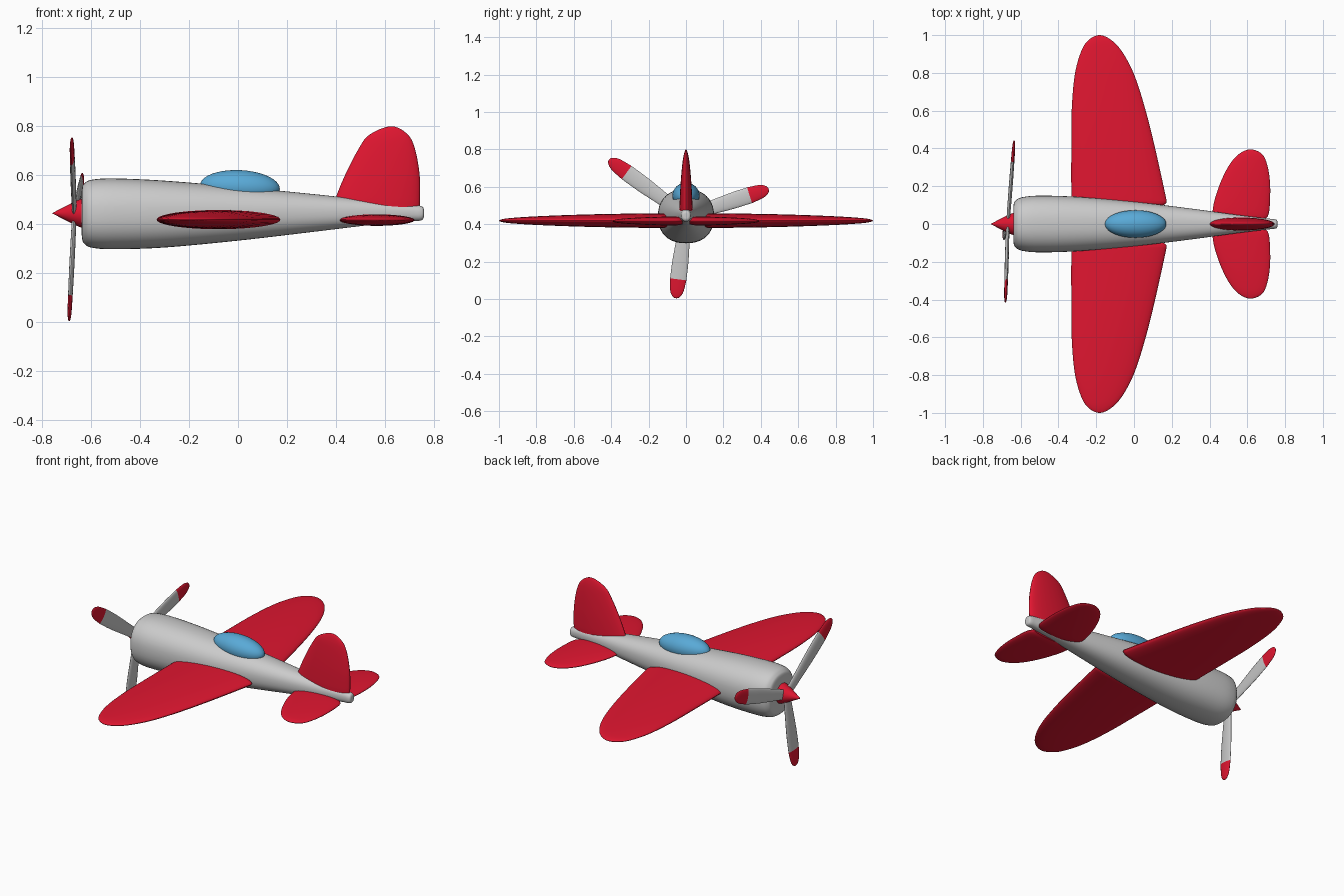
import bpy, bmesh, math
from mathutils import Vector

if "Cube" in bpy.data.objects:
    bpy.data.objects.remove(bpy.data.objects["Cube"])


def material(name, rgb):
    m = bpy.data.materials.new(name)
    m.diffuse_color = (*rgb, 1)
    m.use_nodes = True
    m.node_tree.nodes["Principled BSDF"].inputs["Base Color"].default_value = m.diffuse_color
    return m


RED = material("red_paint", (0.75, 0.008, 0.03))
BLUE = material("blue_glass", (0.10, 0.40, 0.68))


def spline(stations, steps, round_end):
    # Catmull-Rom through stations (position, low, high, half thickness)
    pts = [Vector(s) for s in stations]
    first = pts[0] * 2 - pts[1]
    p, lo, hi, h = pts[-2]
    last = Vector((p, hi, lo, -h)) if round_end else pts[-1] * 2 - pts[-2]
    pts = [first] + pts + [last]
    out = []
    for i in range(1, len(pts) - 2):
        a, b, c, d = pts[i - 1:i + 3]
        for k in range(steps):
            t = k / steps
            out.append(0.5 * (2 * b + (c - a) * t + (2 * a - 5 * b + 4 * c - d) * t * t
                              + (3 * b - a - 3 * c + d) * t ** 3))
    out.append(pts[-2])
    return out


def loft(name, stations, place, mat=None, power=2.0, round_end=True, sides=40, steps=6):
    # skin of (super)elliptical sections; place maps (along, chord, thickness) to xyz
    bm = bmesh.new()
    rings = []
    for p, lo, hi, h in spline(stations, steps, round_end):
        ring = []
        for j in range(sides):
            a = 2 * math.pi * j / sides
            c, s = (math.copysign(abs(v) ** (2 / power), v) for v in (math.cos(a), math.sin(a)))
            ring.append(bm.verts.new(place(p, (lo + hi) / 2 + c * (hi - lo) / 2, s * h)))
        rings.append(ring)
    for r0, r1 in zip(rings, rings[1:]):
        for j in range(sides):
            k = (j + 1) % sides
            bm.faces.new((r0[j], r0[k], r1[k], r1[j]))
    bm.faces.new(rings[0])
    bm.faces.new(rings[-1])
    bmesh.ops.remove_doubles(bm, verts=bm.verts, dist=1e-5)
    bmesh.ops.recalc_face_normals(bm, faces=bm.faces)
    me = bpy.data.meshes.new(name)
    bm.to_mesh(me)
    bm.free()
    ob = bpy.data.objects.new(name, me)
    bpy.context.collection.objects.link(ob)
    if mat:
        me.materials.append(mat)
    return ob


def along_x(p, c, t):
    return (p, t, c)


# fuselage: x, bottom z, top z, half width
loft("fuselage", [
    (-0.638, 0.444, 0.446, 0.001), (-0.638, 0.35, 0.54, 0.095), (-0.625, 0.318, 0.569, 0.125),
    (-0.59, 0.303, 0.583, 0.142), (-0.5, 0.298, 0.587, 0.15), (-0.3, 0.305, 0.578, 0.144),
    (0, 0.333, 0.553, 0.118), (0.3, 0.368, 0.524, 0.082), (0.55, 0.398, 0.497, 0.048),
    (0.70, 0.412, 0.481, 0.030), (0.745, 0.415, 0.475, 0.025), (0.758, 0.425, 0.465, 0.018),
    (0.76, 0.444, 0.446, 0.001)], along_x, power=2.3, round_end=False)

# nose spinner
loft("spinner", [(-0.76, 0.445, 0.445, 0), (-0.70, 0.414, 0.476, 0.031),
                 (-0.66, 0.394, 0.496, 0.051), (-0.62, 0.380, 0.510, 0.065)],
     along_x, RED, round_end=False)

# canopy
bpy.ops.mesh.primitive_uv_sphere_add(segments=40, ring_count=20, location=(0.008, 0, 0.552),
                                     rotation=(0, math.radians(3), 0))
canopy = bpy.context.object
canopy.name = "canopy"
canopy.scale = (0.163, 0.073, 0.069)
canopy.data.materials.append(BLUE)

# wings and tailplanes: y, leading x, trailing x, half thickness
WING = [(0.10, -0.325, 0.155, 0.034), (0.115, -0.33, 0.172, 0.038), (0.16, -0.332, 0.165, 0.039),
        (0.4, -0.332, 0.112, 0.036), (0.6, -0.330, 0.062, 0.031), (0.78, -0.315, 0.005, 0.024),
        (0.9, -0.285, -0.055, 0.017), (0.97, -0.245, -0.115, 0.010), (1.0, -0.182, -0.182, 0)]
TAIL = [(0.02, 0.43, 0.69, 0.018), (0.05, 0.416, 0.712, 0.023), (0.12, 0.425, 0.72, 0.023),
        (0.22, 0.458, 0.72, 0.020), (0.31, 0.503, 0.706, 0.015), (0.37, 0.555, 0.678, 0.009),
        (0.395, 0.617, 0.617, 0)]
for side, tag in ((1, "left"), (-1, "right")):
    loft("wing_" + tag, WING, lambda p, c, t: (c, side * p, 0.419 + t), RED)
    loft("tailplane_" + tag, TAIL, lambda p, c, t: (c, side * p, 0.417 + t), RED)

# tail fin: z, leading x, trailing x, half thickness
loft("tail_fin", [(0.47, 0.392, 0.742, 0.034), (0.51, 0.40, 0.744, 0.034), (0.6, 0.437, 0.742, 0.030),
                  (0.7, 0.488, 0.725, 0.022), (0.765, 0.536, 0.695, 0.013), (0.8, 0.627, 0.627, 0)],
     lambda p, c, t: (c, t, p), RED)

# propeller, slightly tilted: blade tips lie on one plane round the hub
HUB = Vector((-0.668, 0, 0.445))
TIPS = [Vector(t) for t in ((-0.634, 0.442, 0.588), (-0.680, -0.412, 0.745), (-0.690, -0.054, 0.004))]
normal = (TIPS[1] - TIPS[0]).cross(TIPS[2] - TIPS[0]).normalized()
BLADE = [(0.04, -0.028, 0.028, 0.009), (0.3, -0.036, 0.036, 0.010), (0.55, -0.043, 0.043, 0.010),
         (0.77, -0.044, 0.044, 0.009), (0.91, -0.036, 0.036, 0.008), (0.98, -0.020, 0.020, 0.005),
         (1.0, 0, 0, 0)]
for i, tip in enumerate(TIPS, 1):
    reach = tip - HUB
    across = reach.cross(normal).normalized()

    def blade_place(p, c, t):
        return HUB + reach * p + across * c + normal * t

    loft(f"propeller_blade_{i}", BLADE[:4], blade_place, round_end=False, sides=24)
    loft(f"propeller_tip_{i}", BLADE[3:], blade_place, RED, sides=24)

# smooth shading on everything
bpy.ops.object.select_all(action='SELECT')
bpy.context.view_layer.objects.active = canopy
bpy.ops.object.shade_smooth_by_angle(angle=math.radians(40))
